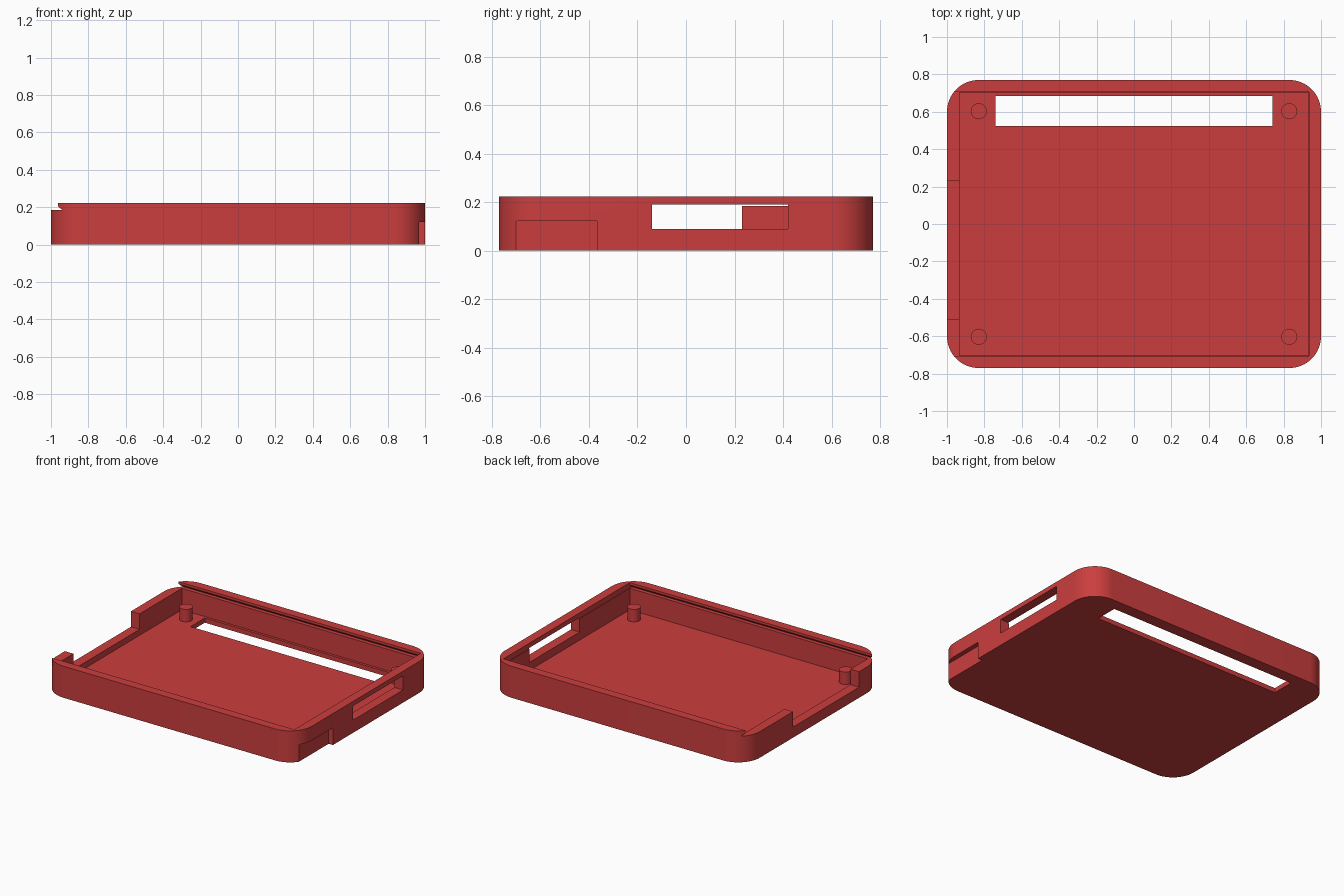
import bpy, bmesh
from math import cos, sin, pi

cube = bpy.data.objects.get("Cube")
if cube:
    bpy.data.objects.remove(cube, do_unlink=True)

red = bpy.data.materials.new("red plastic")
red.use_nodes = True
colour = (0.60, 0.048, 0.048, 1)
red.diffuse_color = colour
red.node_tree.nodes["Principled BSDF"].inputs["Base Color"].default_value = colour

W, D, H = 1.0, 0.77, 0.223   # half width, half depth, height
R = 0.17                     # corner radius
FLOOR, LEDGE = 0.033, 0.185  # floor top and lid ledge heights


def prism(name, points, direction):
    """Extrude a closed polygon of 3D points along a direction."""
    bm = bmesh.new()
    face = bm.faces.new([bm.verts.new(p) for p in points])
    ext = bmesh.ops.extrude_face_region(bm, geom=[face])
    verts = [v for v in ext["geom"] if isinstance(v, bmesh.types.BMVert)]
    bmesh.ops.translate(bm, verts=verts, vec=direction)
    bmesh.ops.recalc_face_normals(bm, faces=bm.faces)
    mesh = bpy.data.meshes.new(name)
    bm.to_mesh(mesh)
    bm.free()
    mesh.materials.append(red)
    obj = bpy.data.objects.new(name, mesh)
    bpy.context.collection.objects.link(obj)
    return obj


def block(name, x0, x1, y0, y1, z0, z1):
    base = [(x0, y0, z0), (x1, y0, z0), (x1, y1, z0), (x0, y1, z0)]
    return prism(name, base, (0, 0, z1 - z0))


def smooth(obj):
    bpy.ops.object.select_all(action="DESELECT")
    obj.select_set(True)
    bpy.context.view_layer.objects.active = obj
    bpy.ops.object.shade_smooth_by_angle(angle=pi / 6)


# Rounded tray body
outline = []
steps = 16
for corner, (sx, sy) in enumerate([(1, 1), (-1, 1), (-1, -1), (1, -1)]):
    for i in range(steps + 1):
        a = (corner + i / steps) * pi / 2
        outline.append((sx * (W - R) + R * cos(a), sy * (D - R) + R * sin(a), 0))
tray = prism("tray", outline, (0, 0, H))

# Dovetail profile of the sliding lid channel, open at the right end
half = [(0.73, LEDGE), (0.707, 0.206), (0.707, 0.3)]
channel = [(-1.1, y, z) for y, z in half] + [(-1.1, -y, z) for y, z in reversed(half)]

cutters = [
    block("cavity_cutter", -0.932, 0.932, -0.703, 0.703, FLOOR, 0.2),
    prism("lid_channel_cutter", channel, (1.1 + 0.936, 0, 0)),
    block("floor_slot_cutter", -0.74, 0.74, 0.525, 0.685, -0.1, 0.1),
    block("left_window_cutter", 0.9, 1.1, -0.14, 0.42, 0.09, 0.19),
    block("left_recess_cutter", 0.967, 1.1, -0.703, -0.366, -0.1, 0.122),
    block("right_opening_cutter", -1.1, -0.9, -0.51, 0.23, 0.075, 0.3),
]
for cutter in cutters:
    cutter.hide_render = True
    mod = tray.modifiers.new(cutter.name, "BOOLEAN")
    mod.operation = "DIFFERENCE"
    mod.solver = "EXACT"
    mod.object = cutter

# Bake the cuts and discard the cutters
bpy.context.view_layer.objects.active = tray
for mod in list(tray.modifiers):
    bpy.ops.object.modifier_apply(modifier=mod.name)
for cutter in cutters:
    bpy.data.objects.remove(cutter, do_unlink=True)
smooth(tray)

# Corner locating posts
for sx, side in ((1, "left"), (-1, "right")):
    for sy, end in ((-1, "front"), (1, "back")):
        ring = [(sx * 0.83 + 0.043 * cos(2 * pi * i / 32),
                 sy * 0.603 + 0.043 * sin(2 * pi * i / 32), FLOOR - 0.01) for i in range(32)]
        smooth(prism(f"{end}_{side}_post", ring, (0, 0, 0.098)))
